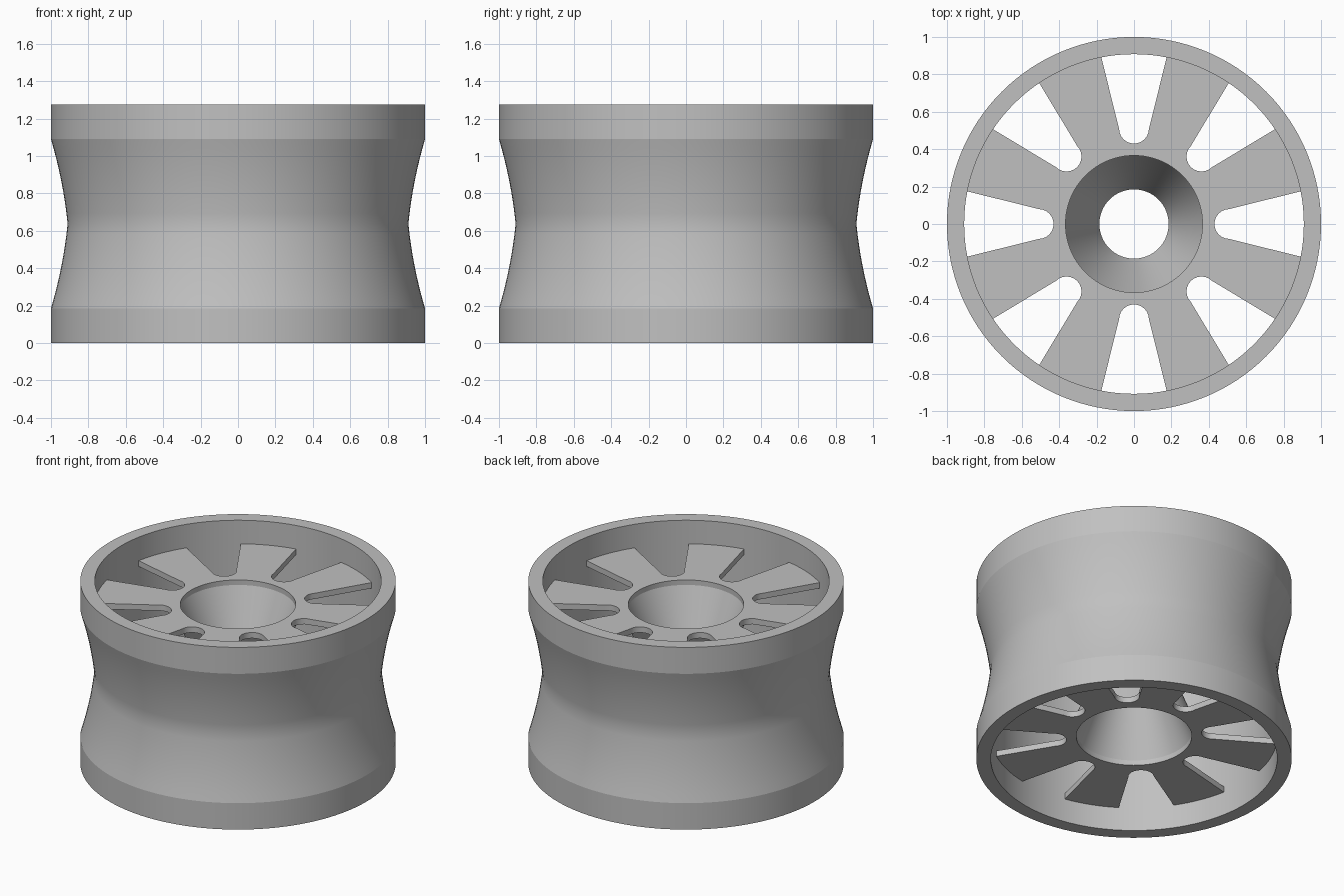
import bpy, bmesh, math
from mathutils import Matrix, Vector

cube = bpy.data.objects.get("Cube")
if cube:
    bpy.data.objects.remove(cube, do_unlink=True)

HEIGHT = 1.275
MID = HEIGHT / 2
BAND = 0.185       # height of each straight outer band
WAIST = 0.911      # outer radius at the middle
INNER = 0.908      # inside radius of the barrel
RECESS = 0.165     # depth of the spoked plates below the rims
THICK = 0.04
HUB, BORE = 0.366, 0.185
SLOTS = 8

grey = bpy.data.materials.new("plain grey")
grey.use_nodes = True
colour = (0.53, 0.53, 0.53, 1)
grey.diffuse_color = colour
grey.node_tree.nodes["Principled BSDF"].inputs["Base Color"].default_value = colour


def finish(name, bm, angle):
    bmesh.ops.recalc_face_normals(bm, faces=bm.faces)
    mesh = bpy.data.meshes.new(name)
    bm.to_mesh(mesh)
    bm.free()
    mesh.materials.append(grey)
    obj = bpy.data.objects.new(name, mesh)
    bpy.context.collection.objects.link(obj)
    bpy.ops.object.select_all(action='DESELECT')
    obj.select_set(True)
    bpy.context.view_layer.objects.active = obj
    bpy.ops.object.shade_smooth_by_angle(angle=math.radians(angle))
    return obj


def lathe(name, profile, angle):
    """Turn a closed (radius, height) profile around the z axis."""
    bm = bmesh.new()
    verts = [bm.verts.new((r, 0, z)) for r, z in profile]
    edges = [bm.edges.new((v, verts[i - 1])) for i, v in enumerate(verts)]
    bmesh.ops.spin(bm, geom=verts + edges, cent=(0, 0, 0), axis=(0, 0, 1),
                   angle=math.tau, steps=128, use_duplicate=False)
    bmesh.ops.remove_doubles(bm, verts=bm.verts, dist=0.0001)
    return finish(name, bm, angle)


# Barrel: straight end bands with a pinched middle
outer = [(1, 0)]
for i in range(-8, 9):
    t = abs(i) / 8
    outer.append((WAIST + (1 - WAIST) * (t + t * t) / 2,
                  MID + (MID - BAND) * i / 8))
outer.append((1, HEIGHT))
lathe("barrel", outer + [(INNER, HEIGHT), (INNER, 0)], 14)

# Hub: two funnels meeting at the bore
low, high = RECESS + THICK - 0.005, HEIGHT - RECESS - THICK + 0.005
lathe("hub", [(HUB, low), (BORE, MID), (HUB, high),
              (HUB + 0.04, high), (BORE + 0.05, MID), (HUB + 0.04, low)], 25)


def polar(radius, angle):
    return Vector((radius * math.cos(angle), radius * math.sin(angle), 0))


def spoke_outline():
    """One spoke between the centre lines of two neighbouring slots."""
    half = math.pi / SLOTS
    turn = Matrix.Rotation(half, 3, 'Z')
    # lower side of a slot that lies along +x, from its round end outward
    side = [Vector((0.51 - 0.08 * math.cos(a), -0.08 * math.sin(a), 0))
            for a in (math.radians(d) for d in range(0, 91, 15))]
    side.append(Vector((0.896, -0.176, 0)))
    upper = [turn @ p for p in side]
    lower = [Vector((p.x, -p.y, 0)) for p in reversed(upper)]
    tip = math.atan2(upper[-1].y, upper[-1].x)
    rim = [polar(0.914, tip * (1 - i / 4)) for i in range(9)]
    hub = [polar(HUB, half * (i / 8 - 1)) for i in range(17)]
    return hub + upper + rim + lower


# Spoked plates, one near each end
def spoked_plate(name, bottom):
    bm = bmesh.new()
    outline = spoke_outline()
    for k in range(SLOTS):
        turn = Matrix.Rotation(math.tau * (k + 0.5) / SLOTS, 3, 'Z')
        bm.faces.new([bm.verts.new(turn @ p + Vector((0, 0, bottom)))
                      for p in outline])
    bmesh.ops.remove_doubles(bm, verts=bm.verts, dist=0.0005)
    base = bm.faces[:]
    grown = bmesh.ops.extrude_face_region(bm, geom=base, use_keep_orig=True)
    moved = [g for g in grown["geom"] if isinstance(g, bmesh.types.BMVert)]
    bmesh.ops.translate(bm, verts=moved, vec=(0, 0, THICK))
    return finish(name, bm, 30)


spoked_plate("lower_spoked_plate", RECESS)
spoked_plate("upper_spoked_plate", HEIGHT - RECESS - THICK)
